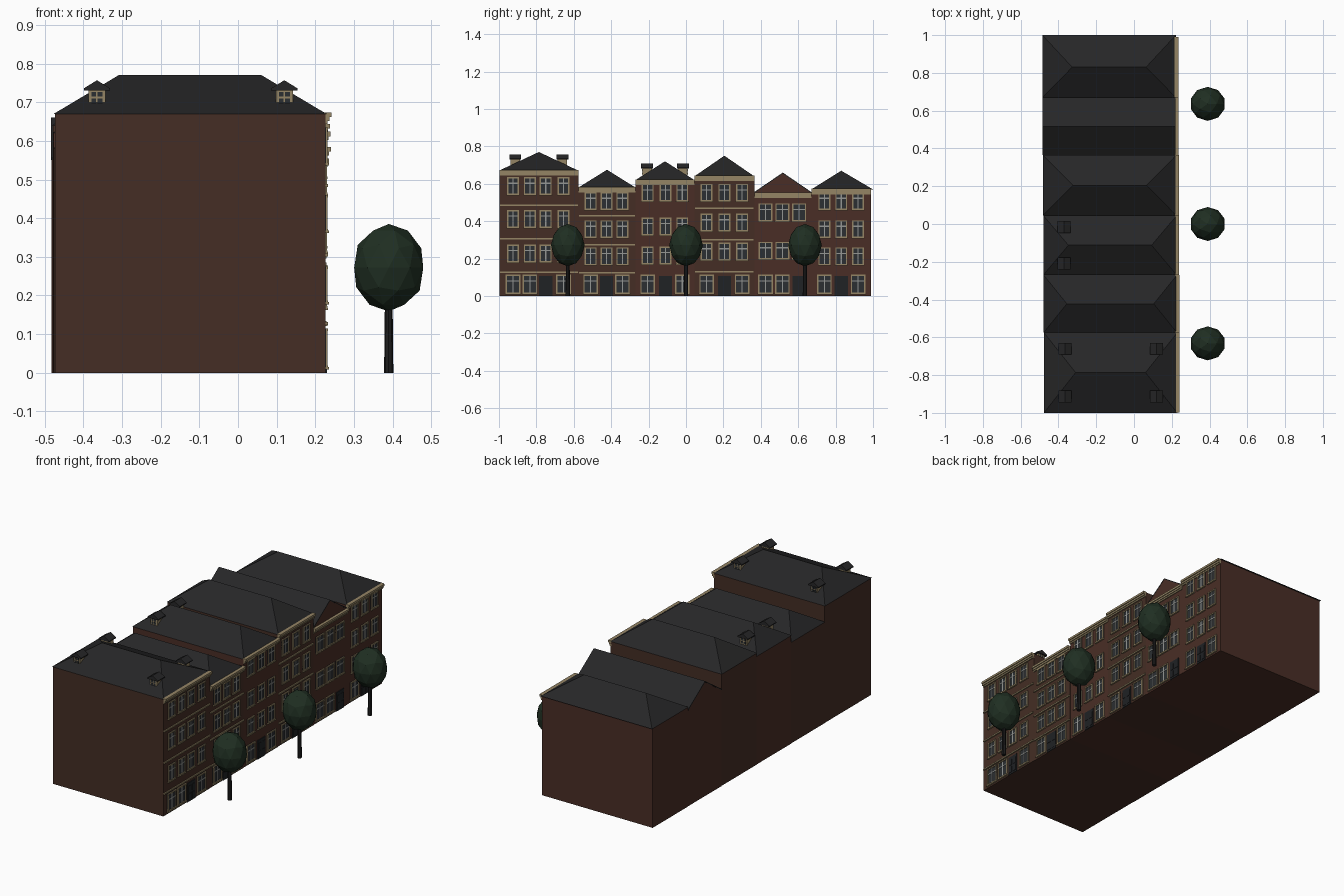
import bpy, bmesh
from mathutils import Matrix

cube = bpy.data.objects.get("Cube")
if cube:
    bpy.data.objects.remove(cube, do_unlink=True)


def material(name, rgb):
    m = bpy.data.materials.new(name)
    m.use_nodes = True
    m.diffuse_color = (*rgb, 1)
    bsdf = next(n for n in m.node_tree.nodes if n.type == "BSDF_PRINCIPLED")
    bsdf.inputs["Base Color"].default_value = (*rgb, 1)
    bsdf.inputs["Roughness"].default_value = 0.9
    return m


BROWN = material("brown brick", (0.058, 0.027, 0.018))
RED = material("red brick", (0.068, 0.027, 0.019))
SLATE = material("dark slate", (0.019, 0.019, 0.02))
TRIM = material("tan trim", (0.3, 0.235, 0.13))
BAR = material("pale window bar", (0.3, 0.31, 0.3))
GLASS = material("dark glass", (0.024, 0.028, 0.032))
DOOR = material("dark door", (0.014, 0.016, 0.018))
LEAF = material("deep green leaves", (0.014, 0.028, 0.016))
BARK = material("dark bark", (0.012, 0.012, 0.012))


def finish(bm, name, *mats):
    bmesh.ops.recalc_face_normals(bm, faces=bm.faces)
    me = bpy.data.meshes.new(name)
    bm.to_mesh(me)
    bm.free()
    for m in mats:
        me.materials.append(m)
    ob = bpy.data.objects.new(name, me)
    bpy.context.collection.objects.link(ob)
    return ob


def box(bm, x, y, z, mat=0):
    """Box from three (low, high) ranges."""
    size = [b - a for a, b in (x, y, z)]
    mid = [(a + b) / 2 for a, b in (x, y, z)]
    new = bmesh.ops.create_cube(bm, size=1, matrix=Matrix.Translation(mid) @ Matrix.Diagonal((*size, 1)))
    for f in {f for v in new["verts"] for f in v.link_faces}:
        f.material_index = mat


def prism(bm, profile, place, a, b, mat=0):
    """Extrude a 2D profile between a and b; place(u, v, t) gives the 3D point."""
    ends = [[bm.verts.new(place(u, v, t)) for u, v in profile] for t in (a, b)]
    n = len(profile)
    faces = [bm.faces.new(e) for e in ends]
    for i in range(n):
        j = (i + 1) % n
        faces.append(bm.faces.new((ends[0][i], ends[0][j], ends[1][j], ends[1][i])))
    for f in faces:
        f.material_index = mat


def along_x(u, v, t):
    return (t, u, v)


def along_y(u, v, t):
    return (u, t, v)


def window(bm, x, y, w, z0, z1):
    """Trim frame (0), bars (1) and glass (2), with a sill."""
    t, h = 0.007, w / 2
    box(bm, (x - 0.004, x + 0.002), (y - h, y + h), (z0, z1), 2)
    for s in (-1, 1):
        e = y + s * (h - t / 2)
        box(bm, (x - 0.004, x + 0.006), (e - t / 2, e + t / 2), (z0, z1), 0)
    for z in (z0, z1 - t):
        box(bm, (x - 0.004, x + 0.007), (y - h, y + h), (z, z + t), 0)
    box(bm, (x, x + 0.009), (y - h - 0.003, y + h + 0.003), (z0 - 0.003, z0 + 0.003), 0)
    box(bm, (x, x + 0.004), (y - 0.003, y + 0.003), (z0 + t, z1 - t), 1)
    bar = z0 + (z1 - z0) * 0.66
    box(bm, (x, x + 0.004), (y - h + t, y + h - t), (bar - 0.003, bar + 0.003), 1)


def doorway(bm, x, y, w):
    """Dark door leaf (3) with raised panels."""
    box(bm, (x - 0.004, x + 0.004), (y - w / 2, y + w / 2), (0, 0.108), 3)
    for s in (-1, 1):
        for z in (0.01, 0.055):
            c = y + s * w / 4
            box(bm, (x, x + 0.006), (c - w / 6, c + w / 6), (z, z + 0.035), 3)


def dormer(name, x, y, side, z):
    """Small gabled dormer facing along y; side is -1 or 1."""
    bm = bmesh.new()
    lo, hi = sorted((y, y - side * 0.05))
    box(bm, (x - 0.022, x + 0.022), (lo, hi), (z - 0.01, z + 0.037), 0)
    f0, f1 = sorted((y, y + side * 0.002))
    for s in (-1, 1):
        for v in (0.004, 0.021):
            c = x + s * 0.008
            box(bm, (c - 0.006, c + 0.006), (f0, f1), (z + v, z + v + 0.012), 1)
    lo, hi = sorted((y + side * 0.008, y - side * 0.055))
    roof = [(x - 0.034, z + 0.037), (x + 0.034, z + 0.037), (x + 0.034, z + 0.042),
            (x, z + 0.063), (x - 0.034, z + 0.042)]
    prism(bm, roof, along_y, lo, hi, 2)
    finish(bm, name, TRIM, GLASS, SLATE)


# One row per house: y range, eave, ridge, hip run, brick, window rows, window
# columns, band heights, door column
houses = [
    (-0.998, -0.575, 0.67, 0.77, 0.165, BROWN, (0.18, 0.365, 0.54),
     (-0.925, -0.835, -0.75, -0.655), (0.128, 0.305, 0.485), 2),
    (-0.575, -0.27, 0.58, 0.675, 0.12, BROWN, (0.165, 0.31, 0.46),
     (-0.51, -0.425, -0.34), (0.125, 0.275, 0.43), 1),
    (-0.27, 0.045, 0.62, 0.72, 0.13, RED, (0.17, 0.325, 0.505),
     (-0.205, -0.11, -0.02), (), 1),
    (0.045, 0.365, 0.64, 0.75, 0.155, BROWN, (0.19, 0.345, 0.505),
     (0.11, 0.205, 0.3), (0.13, 0.3, 0.47), 1),
    (0.365, 0.67, 0.55, 0.66, 0, RED, (0.195, 0.4),
     (0.425, 0.515, 0.605), (), 2),
    (0.67, 0.99, 0.57, 0.67, 0.155, RED, (0.165, 0.31, 0.46),
     (0.74, 0.83, 0.92), (), 1),
]

for i, (y0, y1, eave, ridge, hip, brick, rows, cols, bands, door) in enumerate(houses):
    tag = f"house_{i + 1}"
    front, back = 0.226 - 0.0015 * i, -0.474 - 0.0016 * i
    mid = (y0 + y1) / 2

    # Walls, with brick gables where there is no hip
    bm = bmesh.new()
    outline = [(y0, 0), (y1, 0), (y1, eave), (y0, eave)]
    if not hip:
        outline.insert(3, (mid, ridge - 0.004))
    prism(bm, outline, along_x, back, front)
    finish(bm, tag + "_walls", brick)

    # Roof
    bm = bmesh.new()
    if hip:
        o = 0.003
        a, b = y0 - (0.002 if i == 0 else 0), y1 + (0.01 if i == 5 else 0)
        c = [bm.verts.new(p) for p in ((back - o, a, eave), (front + o, a, eave),
                                       (front + o, b, eave), (back - o, b, eave))]
        r = [bm.verts.new((back + hip, mid, ridge)), bm.verts.new((front - hip, mid, ridge))]
        for f in ((c[0], c[1], r[1], r[0]), (c[1], c[2], r[1]), (c[2], c[3], r[0], r[1]),
                  (c[3], c[0], r[0]), c[::-1]):
            bm.faces.new(f)
    else:
        chevron = [(y0, eave), (mid, ridge - 0.006), (y1, eave), (y1, eave + 0.006),
                   (mid, ridge), (y0, eave + 0.006)]
        prism(bm, chevron, along_x, back - 0.003, front + 0.001)
    finish(bm, tag + "_roof", SLATE)

    # Stepped cornice and string courses
    bm = bmesh.new()
    for depth, low, high in ((0.016, -0.008, 0.004), (0.011, -0.018, -0.008), (0.006, -0.026, -0.018)):
        box(bm, (front - 0.004, front + depth), (y0, y1), (eave + low, eave + high))
    for z in bands:
        box(bm, (front - 0.004, front + 0.007), (y0 + 0.003, y1 - 0.003), (z - 0.004, z + 0.004))
    finish(bm, tag + "_cornice", TRIM)

    # Windows and door
    bm = bmesh.new()
    w = 0.075 if not hip else 0.064
    for y in cols:
        for z in rows:
            window(bm, front, y, w, z, z + 0.095)
    for k, y in enumerate(cols):
        if k == door:
            doorway(bm, front, y, 0.07)
        else:
            window(bm, front, y, 0.078, 0.012, 0.115)
    finish(bm, tag + "_windows", TRIM, BAR, GLASS, DOOR)

# Dormers on both slopes
for side in (-1, 1):
    label = "front" if side < 0 else "back"
    dormer(f"dormer_house_1_inner_{label}", 0.12, -0.787 + side * 0.15, side, 0.694)
    dormer(f"dormer_house_1_outer_{label}", -0.365, -0.787 + side * 0.15, side, 0.694)
    dormer(f"dormer_house_3_{label}", -0.37, -0.112 + side * 0.12, side, 0.645)

# Street trees
for n, y in enumerate((-0.632, 0, 0.636)):
    bm = bmesh.new()
    bmesh.ops.create_icosphere(bm, subdivisions=2, radius=1, matrix=Matrix.Translation(
        (0.39, y, 0.272)) @ Matrix.Diagonal((0.094, 0.09, 0.113, 1)))
    finish(bm, f"tree_crown_{n + 1}", LEAF)
    bm = bmesh.new()
    bmesh.ops.create_cone(bm, cap_ends=True, segments=8, radius1=0.012, radius2=0.01,
                          depth=0.18, matrix=Matrix.Translation((0.39, y, 0.09)))
    finish(bm, f"tree_trunk_{n + 1}", BARK)
